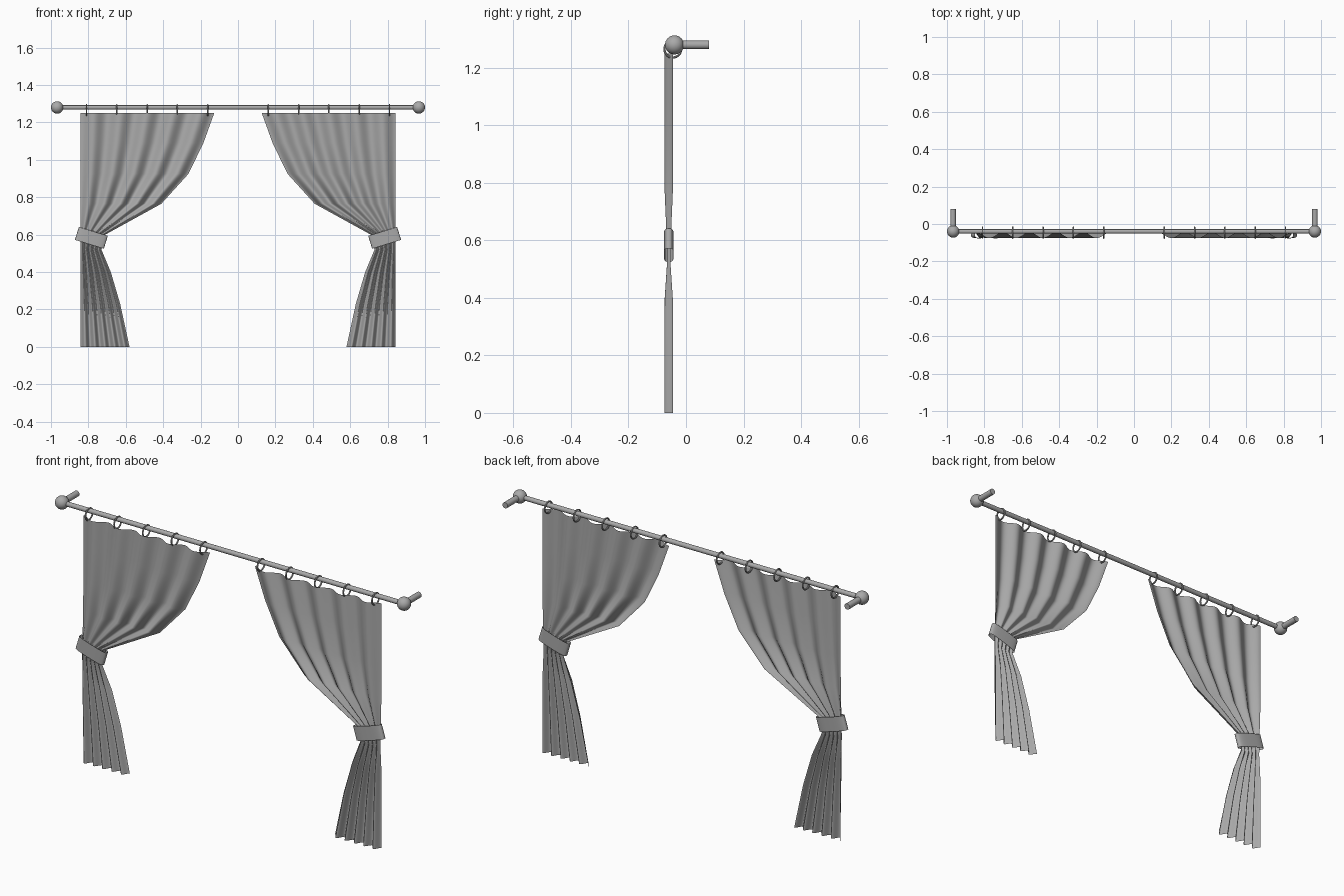
import bpy, math
from mathutils import Matrix

cube = bpy.data.objects.get("Cube")
if cube:
    bpy.data.objects.remove(cube, do_unlink=True)

grey = bpy.data.materials.new("plain grey")
grey.use_nodes = True
grey.diffuse_color = (0.4, 0.4, 0.4, 1)
grey.node_tree.nodes["Principled BSDF"].inputs["Base Color"].default_value = (0.4, 0.4, 0.4, 1)

ROD_Y, ROD_Z = -0.04, 1.28
CLOTH_Y = -0.06
OUTER_X = 0.843


def finish(name, angle=40):
    ob = bpy.context.object
    ob.name = name
    ob.data.materials.append(grey)
    bpy.ops.object.shade_smooth_by_angle(angle=math.radians(angle))
    return ob


def add_mesh(name, verts, faces, angle=40):
    mesh = bpy.data.meshes.new(name)
    mesh.from_pydata(verts, [], faces)
    ob = bpy.data.objects.new(name, mesh)
    bpy.context.collection.objects.link(ob)
    bpy.ops.object.select_all(action='DESELECT')
    ob.select_set(True)
    bpy.context.view_layer.objects.active = ob
    return finish(name, angle)


def grid_faces(rows, cols, wrap=False):
    last = cols if wrap else cols - 1
    return [(r * cols + c, r * cols + (c + 1) % cols,
             (r + 1) * cols + (c + 1) % cols, (r + 1) * cols + c)
            for r in range(rows - 1) for c in range(last)]


# Pleated cloth: height, inner edge x, pleat depth
PROFILE = [(1.25, 0.127, 0.015), (1.09, 0.185, 0.015), (0.925, 0.265, 0.015),
           (0.765, 0.41, 0.014), (0.6, 0.71, 0.007), (0.52, 0.73, 0.006),
           (0.4, 0.68, 0.014), (0.23, 0.63, 0.015), (0, 0.58, 0.015)]


def curtain(name, side):
    cols = 81
    verts = []
    for z, inner, depth in PROFILE:
        for c in range(cols):
            u = c / (cols - 1)
            x = OUTER_X + (inner - OUTER_X) * u
            verts.append((side * x, CLOTH_Y + depth * math.cos(u * 10 * math.pi), z))
    add_mesh(name, verts, grid_faces(len(PROFILE), cols), 180)


# Tieback: a tilted flat oval band, open at top and bottom
def tieback(name, side):
    n, half_w, half_d, half_h = 32, 0.081, 0.017, 0.036
    tilt = Matrix.Rotation(math.radians(-17 * side), 4, 'Y')
    place = Matrix.Translation((side * 0.784, CLOTH_Y, 0.583)) @ tilt
    verts = []
    for h in (-half_h, half_h):
        for i in range(n):
            a = 2 * math.pi * i / n
            x = math.copysign(abs(math.cos(a)) ** 0.6, math.cos(a)) * half_w
            y = math.copysign(abs(math.sin(a)) ** 0.6, math.sin(a)) * half_d
            verts.append(place @ Matrix.Translation((x, y, h)).translation)
    add_mesh(name, verts, grid_faces(2, n, True), 60)


# Rod
bpy.ops.mesh.primitive_cylinder_add(vertices=24, radius=0.012, depth=1.93,
                                    location=(0, ROD_Y, ROD_Z), rotation=(0, math.pi / 2, 0))
finish("rod")

for side, label in ((1, "left"), (-1, "right")):
    curtain(label + "_curtain", side)
    tieback(label + "_tieback", side)
    # Ball end and wall bracket
    bpy.ops.mesh.primitive_uv_sphere_add(segments=32, ring_count=16, radius=0.033,
                                         location=(side * 0.967, ROD_Y, ROD_Z))
    finish(label + "_finial")
    bpy.ops.mesh.primitive_cylinder_add(vertices=24, radius=0.015, depth=0.12,
                                        location=(side * 0.967, 0.02, ROD_Z),
                                        rotation=(math.pi / 2, 0, 0))
    finish(label + "_bracket")
    # Hanging rings
    for i in range(5):
        bpy.ops.mesh.primitive_torus_add(major_segments=32, minor_segments=8,
                                         major_radius=0.029, minor_radius=0.004,
                                         location=(side * (0.162 + 0.162 * i), -0.046, 1.265),
                                         rotation=(0, math.pi / 2, 0))
        finish(f"{label}_ring_{i + 1}")
